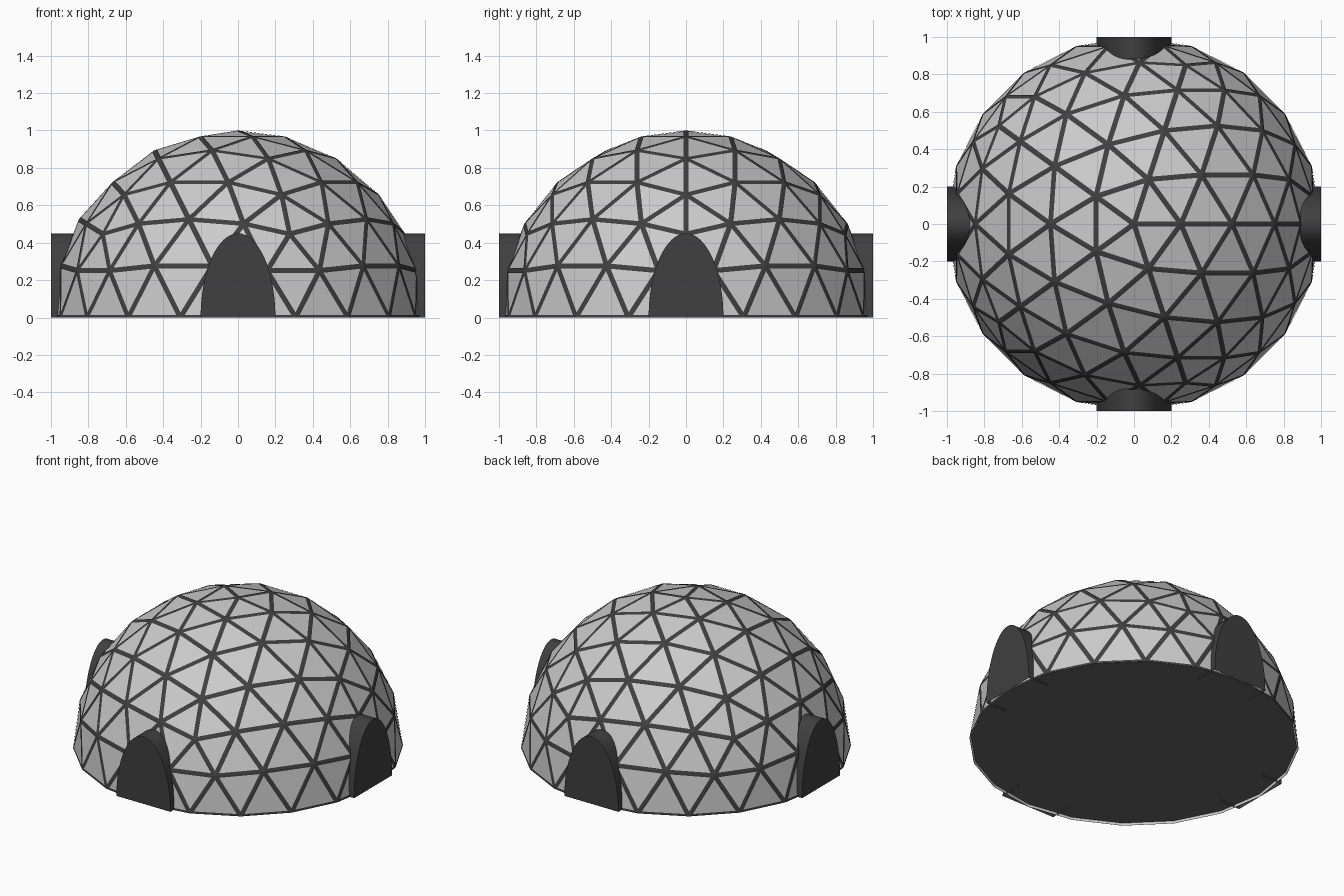
import bpy, bmesh, math
from mathutils import Vector, Matrix

if "Cube" in bpy.data.objects:
    bpy.data.objects.remove(bpy.data.objects["Cube"])

FREQ = 4          # geodesic frequency
STRUT = 0.014     # half width of a strut


def material(name, v, alpha=1.0):
    m = bpy.data.materials.new(name)
    m.diffuse_color = (v, v, v, alpha)
    m.use_nodes = True
    m.node_tree.nodes["Principled BSDF"].inputs["Base Color"].default_value = m.diffuse_color
    return m


def make_object(name, bm, mat=None):
    me = bpy.data.meshes.new(name)
    bm.to_mesh(me)
    bm.free()
    ob = bpy.data.objects.new(name, me)
    bpy.context.collection.objects.link(ob)
    if mat:
        me.materials.append(mat)
    return ob


def ring_point(deg, z):
    r = math.sqrt(1 - z * z)
    a = math.radians(deg)
    return Vector((r * math.cos(a), r * math.sin(a), z))


def geodesic_dome():
    """Upper half of a subdivided icosahedron projected on the unit sphere."""
    h = 1 / math.sqrt(5)
    top = Vector((0, 0, 1))
    up = [ring_point(72 * k, h) for k in range(5)]
    low = [ring_point(36 + 72 * k, -h) for k in range(5)]
    tris = []
    for k in range(5):
        n = (k + 1) % 5
        tris += [(top, up[k], up[n]), (up[k], low[k], up[n]), (up[n], low[k], low[n])]
    bm = bmesh.new()
    for a, b, c in tris:
        def pt(i, j):
            return (a + (b - a) * (i / FREQ) + (c - a) * (j / FREQ)).normalized()
        for i in range(FREQ):
            for j in range(FREQ - i):
                small = [(pt(i, j), pt(i + 1, j), pt(i, j + 1))]
                if i + j < FREQ - 1:
                    small.append((pt(i + 1, j), pt(i + 1, j + 1), pt(i, j + 1)))
                for t in small:
                    if min(p.z for p in t) > -0.001:
                        bm.faces.new([bm.verts.new(p) for p in t])
    bmesh.ops.remove_doubles(bm, verts=bm.verts[:], dist=0.001)
    bm.normal_update()
    for f in bm.faces:
        if f.normal.dot(f.calc_center_median()) < 0:
            f.normal_flip()
    return bm


dark = material("dark_frame", 0.05)
floor_grey = material("floor_grey", 0.13)

# Triangular panels, just inside the struts
bm = geodesic_dome()
bmesh.ops.scale(bm, vec=(0.997, 0.997, 0.997), verts=bm.verts[:])
make_object("dome_panels", bm)

# Flat struts along every edge
bm = geodesic_dome()
centres = bm.faces[:]
bmesh.ops.inset_individual(bm, faces=centres, thickness=STRUT, use_even_offset=True)
bmesh.ops.delete(bm, geom=centres, context='FACES_ONLY')
make_object("dome_struts", bm, dark)

# Floor
bm = bmesh.new()
bmesh.ops.create_circle(bm, cap_ends=True, segments=20, radius=0.99,
                        matrix=Matrix.Translation((0, 0, 0.012)))
for f in bm.faces:
    f.normal_update()
    if f.normal.z > 0:
        f.normal_flip()
make_object("floor", bm, floor_grey)


# Arched doorways, one on each side, running from the outer plate into the dome
def doorway(name, angle):
    bm = bmesh.new()
    n = 32
    arc = [(0.2 * math.cos(math.pi * i / n), 0.45 * math.sin(math.pi * i / n))
           for i in range(n + 1)]
    outer = [bm.verts.new((x, -1.0, z)) for x, z in arc]
    inner = [bm.verts.new((x, -0.85, z)) for x, z in arc]
    bm.faces.new(outer)
    for i in range(n):
        bm.faces.new((outer[i + 1], outer[i], inner[i], inner[i + 1]))
    bmesh.ops.recalc_face_normals(bm, faces=bm.faces[:])
    bm.normal_update()
    if bm.faces[:][0].normal.y > 0:
        bmesh.ops.reverse_faces(bm, faces=bm.faces[:])
    bmesh.ops.rotate(bm, verts=bm.verts[:], cent=(0, 0, 0),
                     matrix=Matrix.Rotation(angle, 3, 'Z'))
    ob = make_object(name, bm, dark)
    bpy.ops.object.select_all(action='DESELECT')
    ob.select_set(True)
    bpy.context.view_layer.objects.active = ob
    bpy.ops.object.shade_smooth_by_angle(angle=math.radians(30))


for k, side in enumerate(("front", "right", "back", "left")):
    doorway(side + "_doorway", k * math.pi / 2)
